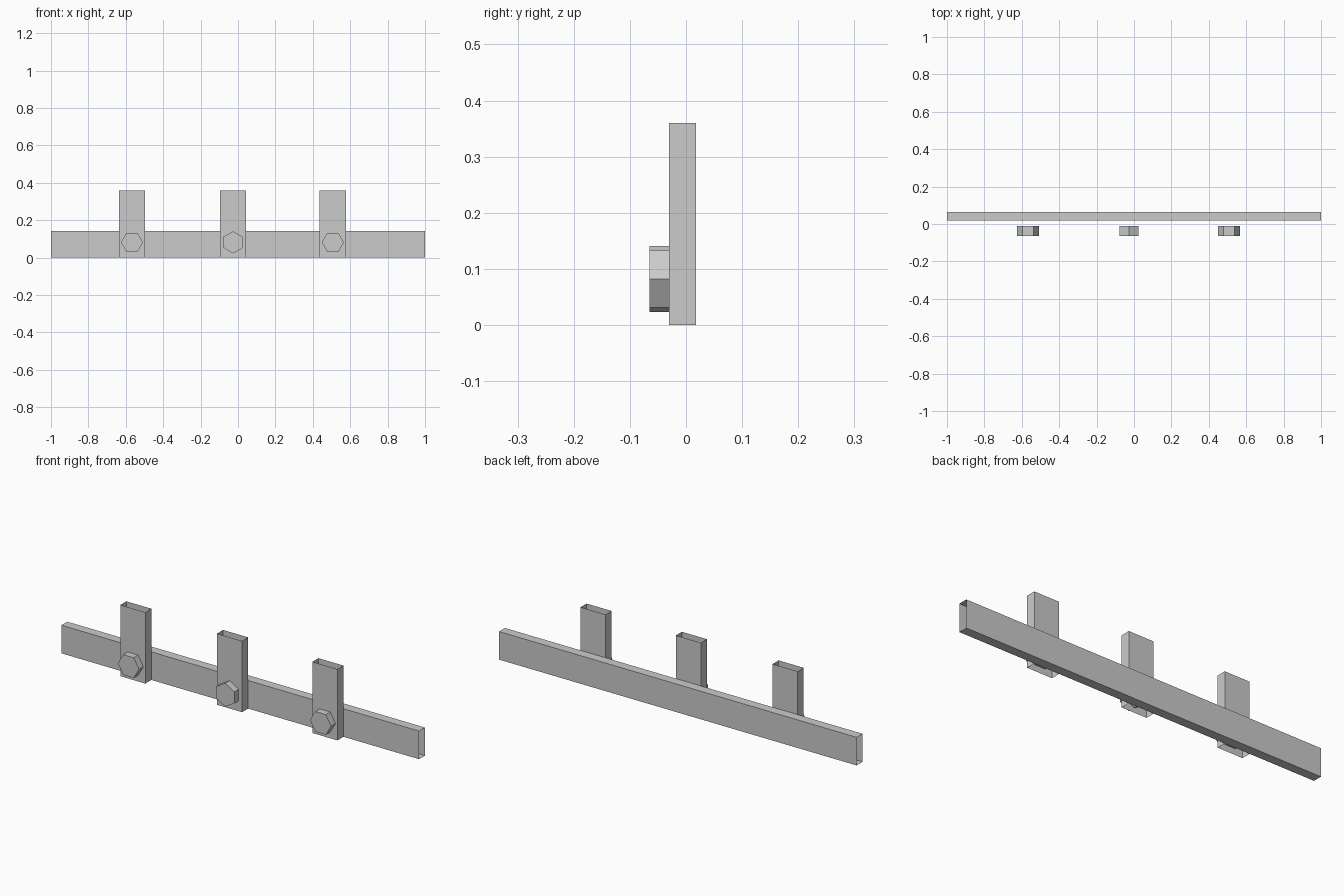
import bpy, bmesh, math
from mathutils import Matrix, Vector

cube = bpy.data.objects.get("Cube")
if cube:
    bpy.data.objects.remove(cube, do_unlink=True)

# Single plain metal colour
steel = bpy.data.materials.new("grey_steel")
steel.use_nodes = True
GREY = (0.6, 0.6, 0.6, 1)
steel.diffuse_color = GREY
steel.node_tree.nodes["Principled BSDF"].inputs["Base Color"].default_value = GREY


def finish(name, bm):
    mesh = bpy.data.meshes.new(name)
    bm.to_mesh(mesh)
    bm.free()
    mesh.materials.append(steel)
    obj = bpy.data.objects.new(name, mesh)
    bpy.context.collection.objects.link(obj)
    return obj


def open_tube(name, low, high, axis):
    """Thin rectangular tube, open at both ends along the given axis."""
    low, high = Vector(low), Vector(high)
    bm = bmesh.new()
    bmesh.ops.create_cube(bm, size=1, matrix=Matrix.Translation((low + high) / 2)
                          @ Matrix.Diagonal((*(high - low), 1)))
    bm.normal_update()
    ends = [f for f in bm.faces if abs(f.normal[axis]) > 0.9]
    bmesh.ops.delete(bm, geom=ends, context='FACES')
    return finish(name, bm)


def hex_bolt(name, x, z, front, back, turn):
    """Six-sided bolt head lying along y."""
    bm = bmesh.new()
    bmesh.ops.create_cone(bm, cap_ends=True, segments=6, radius1=0.059,
                          radius2=0.059, depth=back - front,
                          matrix=Matrix.Translation((x, (front + back) / 2, z))
                          @ Matrix.Rotation(math.pi / 2, 4, 'X')
                          @ Matrix.Rotation(turn, 4, 'Z'))
    return finish(name, bm)


# Long horizontal rail behind the posts
MID = 0.018
open_tube("rail", (-1, MID, 0), (1, 0.065, 0.142), 0)

# Three upright posts, each with a bolt; the middle bolt stands on a corner
POINT_SIDE, POINT_UP = math.pi / 6, 0
for side, x, turn in (("right", -0.567, POINT_SIDE),
                      ("middle", -0.026, POINT_UP),
                      ("left", 0.507, POINT_SIDE)):
    open_tube(f"{side}_post", (x - 0.07, -0.03, 0), (x + 0.07, MID, 0.36), 2)
    hex_bolt(f"{side}_bolt", x, 0.082, -0.065, -0.011, turn)
